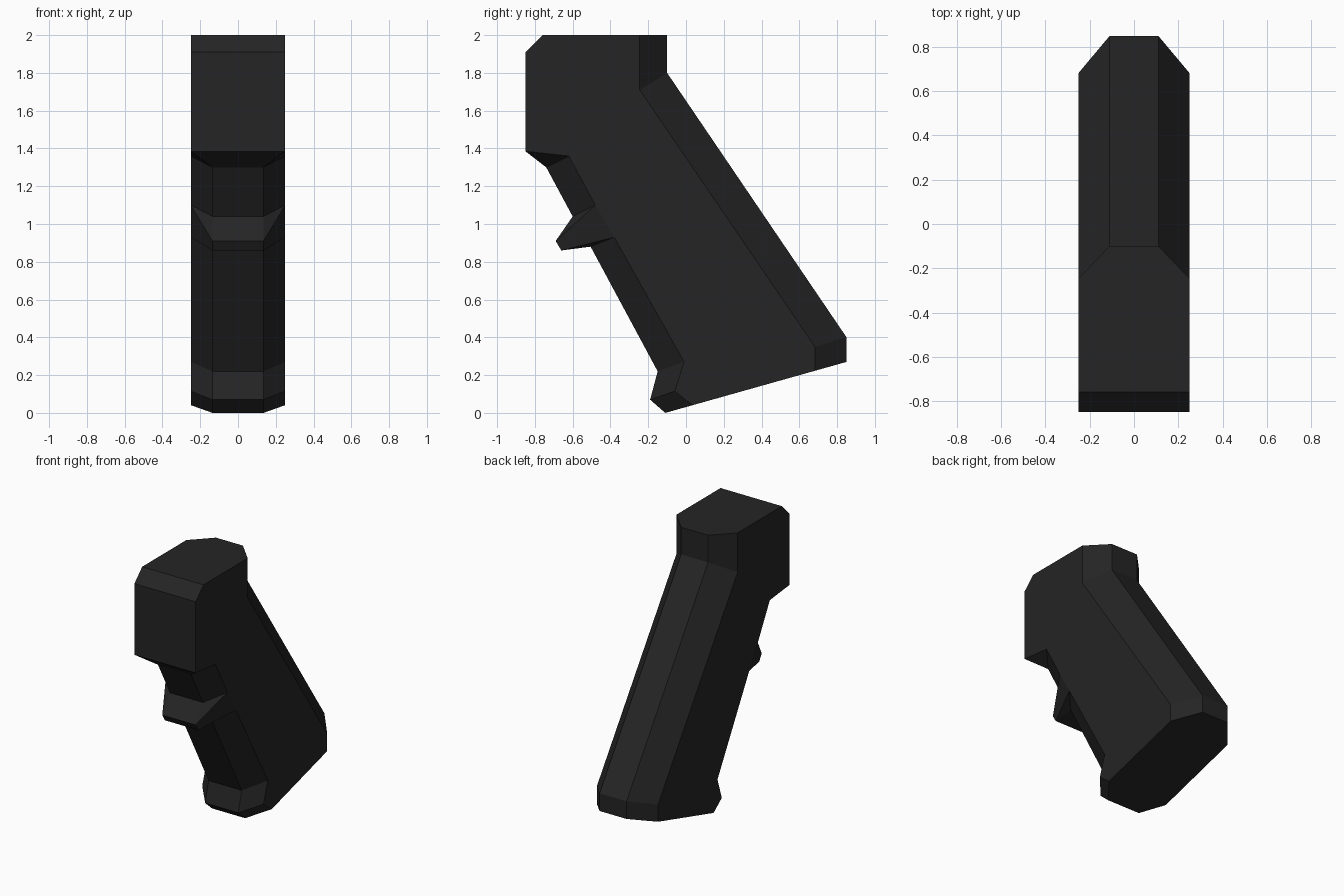
import bpy, bmesh, math

if "Cube" in bpy.data.objects:
    bpy.data.objects.remove(bpy.data.objects["Cube"])

W, F, B = 0.25, 0.135, 0.11   # half widths: body, front flat, back flat

# Outline loop: (side y, z), (ridge y, z), ridge half width
OUTLINE = [
    # square head
    ((-.76, 2.0), (-.76, 2.0), W),
    ((-.85, 1.91), (-.85, 1.91), W),
    ((-.85, 1.385), (-.85, 1.385), W),
    # upper finger groove
    ((-.62, 1.36), (-.74, 1.30), F),
    ((-.48, 1.10), (-.60, 1.04), F),
    # finger bump
    ((-.48, 1.10), (-.69, .91), F),
    ((-.38, .93), (-.69, .91), F),
    ((-.38, .93), (-.66, .86), F),
    ((-.38, .93), (-.505, .88), F),
    # lower groove and toe
    ((-.01, .27), (-.15, .22), F),
    ((-.06, .115), (-.19, .07), F),
    ((.035, .041), (-.11, 0), F),
    # heel and backstrap
    ((.683, .223), (.85, .27), B),
    ((.683, .35), (.85, .40), B),
    ((-.245, 1.71), (-.10, 1.80), B),
    ((-.245, 2.0), (-.10, 2.0), B),
]

bm = bmesh.new()
cache = {}


def vert(x, yz):
    key = (x, *yz)
    if key not in cache:
        cache[key] = bm.verts.new(key)
    return cache[key]


def face(points):
    unique = list(dict.fromkeys(vert(x, p) for x, p in points))
    if len(unique) > 2:
        bm.faces.new(unique)


# Bevelled edges on both sides, and the central strip
for (s0, r0, w0), (s1, r1, w1) in zip(OUTLINE, OUTLINE[1:] + OUTLINE[:1]):
    for m in (1, -1):
        face([(m * W, s0), (m * W, s1), (m * w1, r1), (m * w0, r0)])
    if r0 != r1:
        face([(-w0, r0), (w0, r0), (w1, r1), (-w1, r1)])

# Flat side panels
for m in (1, -1):
    face([(m * W, s) for s, _, _ in OUTLINE])

bmesh.ops.recalc_face_normals(bm, faces=bm.faces)
# Merge the coplanar pieces of the top and bottom
bmesh.ops.dissolve_limit(bm, angle_limit=math.radians(0.5),
                         verts=bm.verts, edges=bm.edges)

mesh = bpy.data.meshes.new("pistol_grip")
bm.to_mesh(mesh)
bm.free()
grip = bpy.data.objects.new("pistol_grip", mesh)
bpy.context.collection.objects.link(grip)

black = bpy.data.materials.new("black_polymer")
black.diffuse_color = (0.018, 0.018, 0.018, 1)
black.use_nodes = True
black.node_tree.nodes["Principled BSDF"].inputs["Base Color"].default_value = black.diffuse_color
mesh.materials.append(black)
